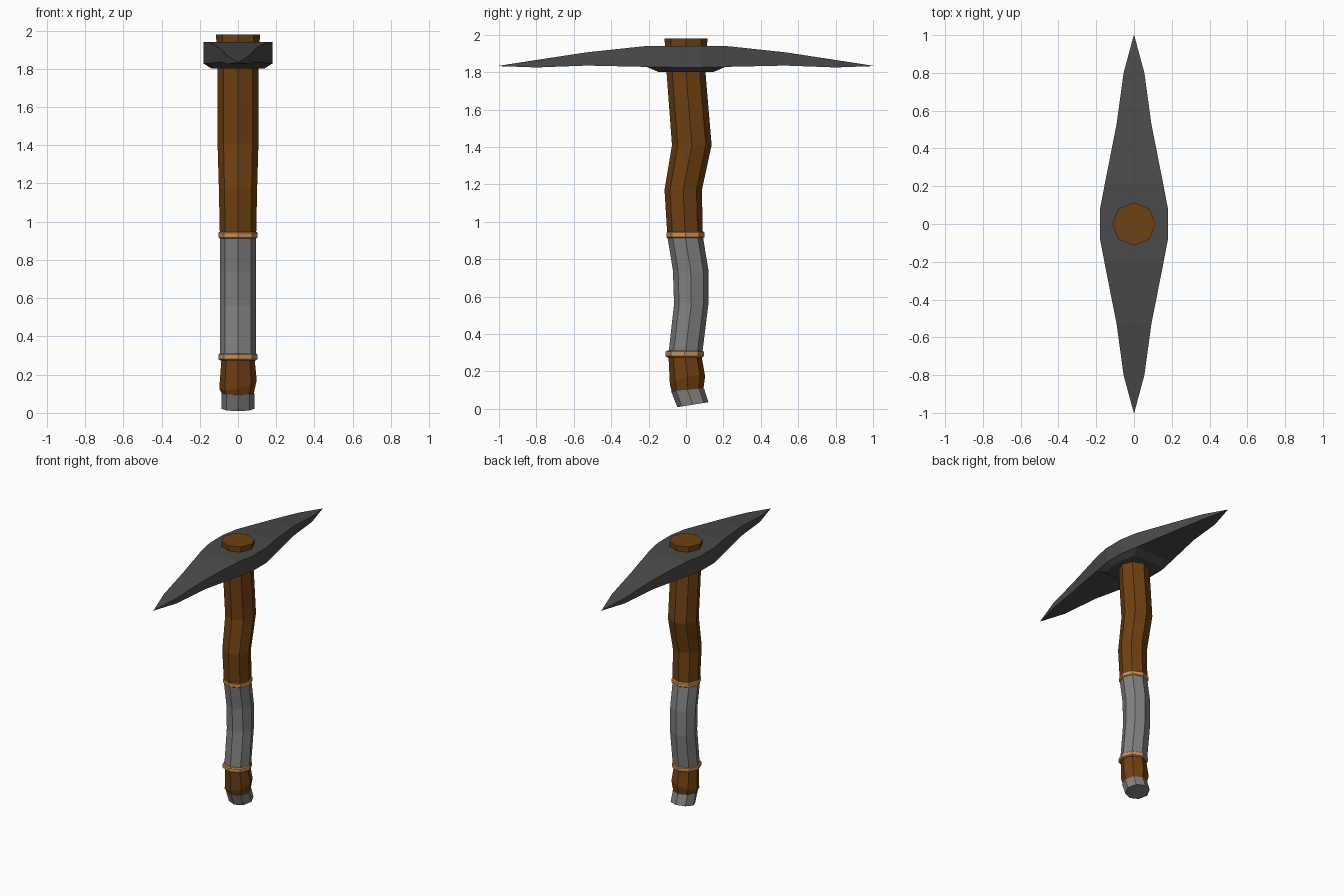
import bpy, bmesh, math

if "Cube" in bpy.data.objects:
    bpy.data.objects.remove(bpy.data.objects["Cube"])


def material(name, rgb):
    m = bpy.data.materials.new(name)
    m.diffuse_color = (*rgb, 1)
    m.use_nodes = True
    m.node_tree.nodes["Principled BSDF"].inputs["Base Color"].default_value = m.diffuse_color
    return m


WOOD = material("wood", (0.16, 0.052, 0.006))
IRON = material("dark_iron", (0.07, 0.07, 0.07))
COPPER = material("copper", (0.60, 0.28, 0.10))
GREY = material("grey", (0.22, 0.22, 0.22))


def loft(name, rings, mat):
    """Bridge equal-length point rings and cap both ends."""
    bm = bmesh.new()
    vs = [[bm.verts.new(p) for p in ring] for ring in rings]
    n = len(vs[0])
    for a, b in zip(vs, vs[1:]):
        for i in range(n):
            j = (i + 1) % n
            bm.faces.new((a[i], a[j], b[j], b[i]))
    bm.faces.new(vs[0][::-1])
    bm.faces.new(vs[-1])
    bmesh.ops.recalc_face_normals(bm, faces=bm.faces)
    me = bpy.data.meshes.new(name)
    bm.to_mesh(me)
    bm.free()
    me.materials.append(mat)
    ob = bpy.data.objects.new(name, me)
    bpy.context.collection.objects.link(ob)
    return ob


def octagon(z, cy, rx, ry, tilt_x=0, tilt_y=0):
    pts = []
    for i in range(8):
        a = i * math.pi / 4
        x, y = rx * math.cos(a), ry * math.sin(a)
        pts.append((x, y + cy, z + x * tilt_x + y * tilt_y))
    return pts


def tube(name, sections, mat):
    return loft(name, [octagon(*s) for s in sections], mat)


# Crooked wooden handle, above and below the grip
tube("upper_handle", [(0.93, -0.005, 0.095, 0.095), (1.17, -0.015, 0.10, 0.10),
                      (1.41, 0.031, 0.107, 0.106), (1.61, 0.015, 0.108, 0.105),
                      (1.80, 0.0, 0.107, 0.104), (1.98, 0.0, 0.115, 0.115)], WOOD)
tube("lower_handle", [(0.09, 0.01, 0.08, 0.082, 0, 0.1),
                      (0.15, 0.008, 0.098, 0.094, 0.22, 0.25),
                      (0.29, -0.006, 0.086, 0.088)], WOOD)

# Grip wrap and pommel
tube("grip_wrap", [(0.29, -0.004, 0.095, 0.09), (0.56, 0.028, 0.095, 0.092),
                   (0.74, 0.025, 0.095, 0.095), (0.93, -0.006, 0.095, 0.095)], GREY)
tube("pommel", [(0.022, 0.037, 0.086, 0.083, 0, 0.16),
                (0.102, 0.008, 0.086, 0.088, 0, 0.09)], GREY)

# Bevelled copper bands at the ends of the grip
for name, z, cy in (("lower_band", 0.293, -0.007), ("upper_band", 0.930, -0.003)):
    tube(name, [(z + dz, cy, r, r) for dz, r in
                ((-0.018, 0.094), (-0.012, 0.102), (0.012, 0.102), (0.018, 0.094))], COPPER)

# Pick head: rectangular sections (y, half width, bottom z, top z), mirrored in y
half = [(0.08, 0.18, 1.826, 1.94), (0.21, 0.155, 1.828, 1.94), (0.53, 0.092, 1.835, 1.906),
        (0.80, 0.055, 1.825, 1.865), (1.0, 0.001, 1.832, 1.834)]
full = [(-y, w, b, t) for y, w, b, t in half[::-1]] + half
loft("pick_head", [[(-w, y, b), (w, y, b), (w, y, t), (-w, y, t)] for y, w, b, t in full], IRON)


# Tapered collar under the head
def hexagon(w, y1, y2, tip, z):
    return [(w, -y1, z), (w, y1, z), (tip, y2, z), (-tip, y2, z),
            (-w, y1, z), (-w, -y1, z), (-tip, -y2, z), (tip, -y2, z)]


loft("head_collar", [hexagon(0.14, 0.06, 0.15, 0.12, 1.802),
                     hexagon(0.18, 0.08, 0.21, 0.155, 1.828)], IRON)
